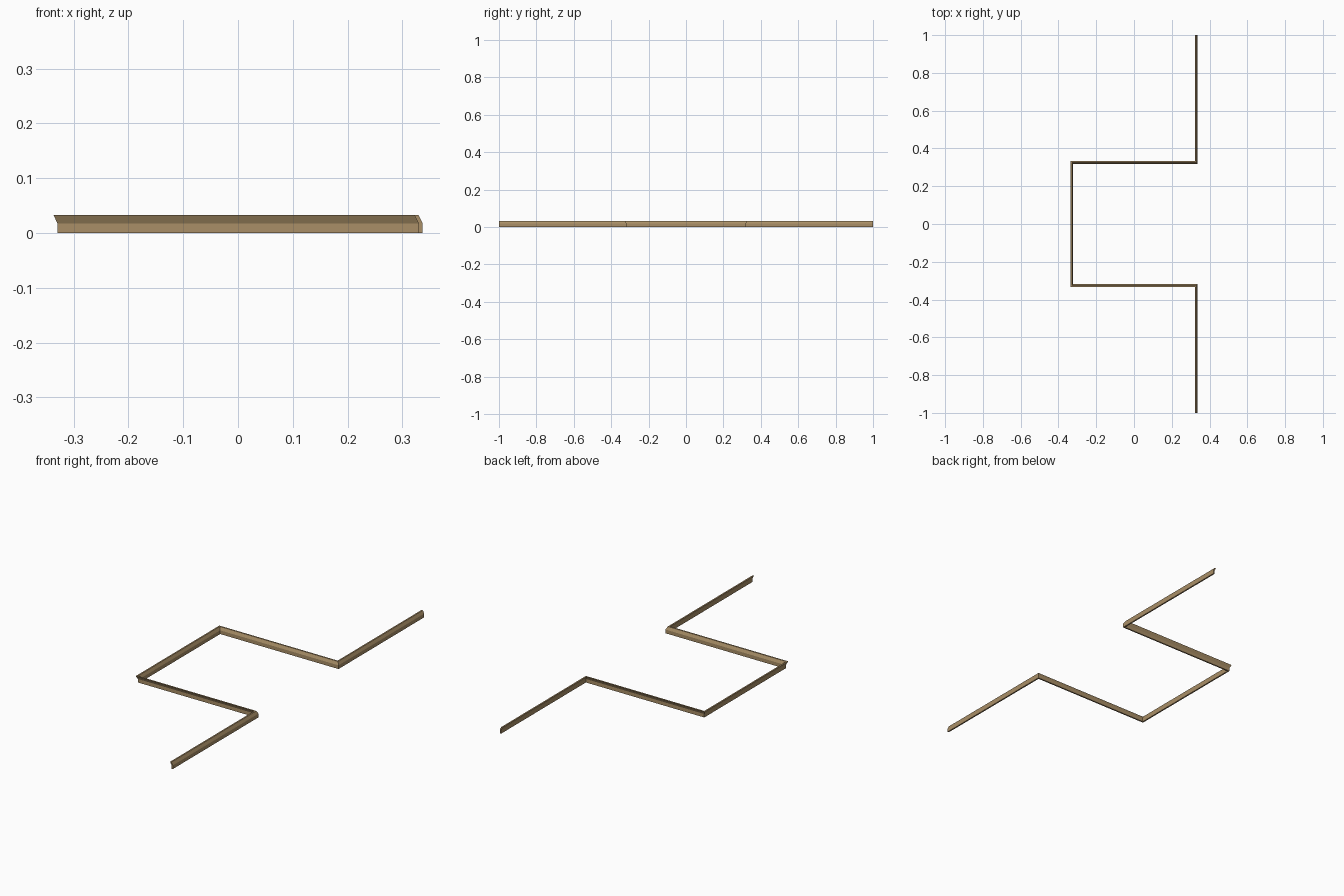
import bpy, bmesh
from mathutils import Vector

if "Cube" in bpy.data.objects:
    bpy.data.objects.remove(bpy.data.objects["Cube"])

# one tan colour
tan = bpy.data.materials.new("tan wood")
tan.diffuse_color = (0.40, 0.275, 0.135, 1)
tan.use_nodes = True
tan.node_tree.nodes["Principled BSDF"].inputs["Base Color"].default_value = tan.diffuse_color

# bent-strip cross-section: (offset to the right of the path, height)
T = 0.0075
PROFILE = [(T, 0), (2 * T, 0), (2 * T, 0.0185), (T, 0.033), (0, 0.033), (T, 0.0175)]

# zigzag path in plan, with square corners
L, R, Y = -0.337, 0.322, 0.333
PATH = [Vector(p) for p in ((R, -1), (R, -Y), (L, -Y), (L, Y), (R, Y), (R, 1))]


def right_of(a, b):
    d = (b - a).normalized()
    return Vector((d.y, -d.x))


def mitre(i):
    """Sideways offset direction at path point i, mitred at the corners."""
    normals = []
    if i > 0:
        normals.append(right_of(PATH[i - 1], PATH[i]))
    if i < len(PATH) - 1:
        normals.append(right_of(PATH[i], PATH[i + 1]))
    return sum(normals, Vector((0, 0)))  # square corners: the sum is the mitre


# sweep the section along the path
bm = bmesh.new()
rings = []
for i, p in enumerate(PATH):
    m = mitre(i)
    rings.append([bm.verts.new((p.x + m.x * d, p.y + m.y * d, z)) for d, z in PROFILE])
n = len(PROFILE)
for a, b in zip(rings, rings[1:]):
    for k in range(n):
        j = (k + 1) % n
        bm.faces.new((a[k], a[j], b[j], b[k]))
# end caps
bm.faces.new(rings[0])
bm.faces.new(rings[-1][::-1])
bmesh.ops.recalc_face_normals(bm, faces=bm.faces)

mesh = bpy.data.meshes.new("trim_strip")
bm.to_mesh(mesh)
bm.free()
mesh.materials.append(tan)
bpy.context.collection.objects.link(bpy.data.objects.new("trim_strip", mesh))
